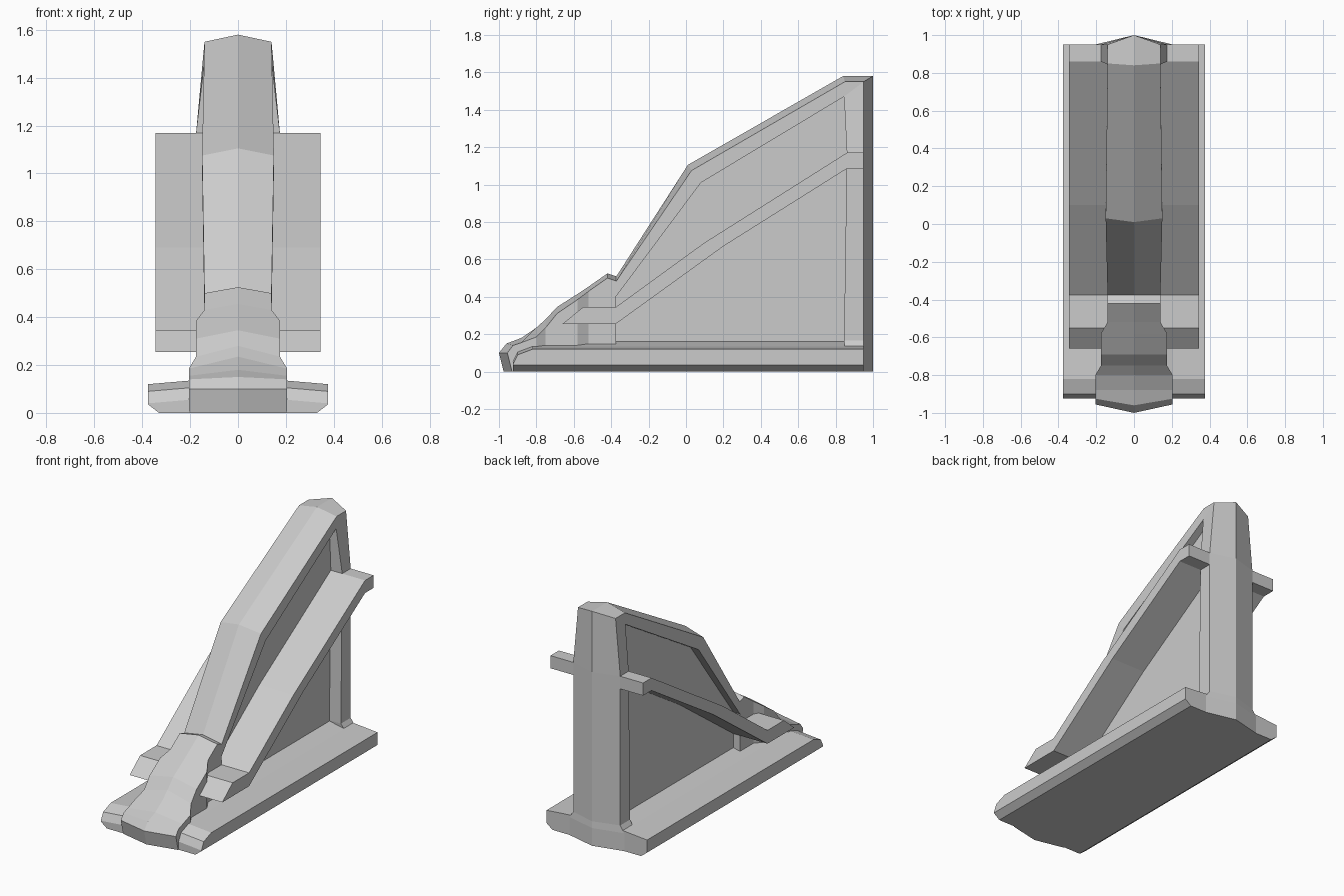
import bpy, bmesh

if "Cube" in bpy.data.objects:
    bpy.data.objects.remove(bpy.data.objects["Cube"])


def make(name, rings, closed=False):
    """Skin a list of equal-length point rings into a solid with flat faces."""
    bm = bmesh.new()
    vs = [[bm.verts.new(p) for p in r] for r in rings]
    n = len(rings[0])
    for a, b in zip(vs, vs[1:]):
        for i in range(n):
            j = (i + 1) % n
            bm.faces.new((a[i], a[j], b[j], b[i]))
    bm.faces.new(vs[0])
    bm.faces.new(vs[-1][::-1])
    bmesh.ops.remove_doubles(bm, verts=bm.verts, dist=0.0005)
    bmesh.ops.recalc_face_normals(bm, faces=bm.faces)
    me = bpy.data.meshes.new(name)
    bm.to_mesh(me)
    bm.free()
    ob = bpy.data.objects.new(name, me)
    bpy.context.collection.objects.link(ob)
    return ob


def section(ridge, edge, inner, w):
    """Five-sided section: central ridge, two outer edges, two inner edges."""
    return [(-w, *inner), (-w, *edge), (0, *ridge), (w, *edge), (w, *inner)]


def slab(name, profile, w):
    """Side profile (y, z) extruded symmetrically across x."""
    return make(name, [[(x, *p) for p in profile] for x in (-w, w)])


# Rear column, with a flared foot and tapered top
make("rear_column", [
    section((1, z), (0.95, z), (yi, zi), w) for z, yi, zi, w in (
        (0, 0.85, 0, 0.205), (0.12, 0.85, 0.12, 0.205),
        (0.165, 0.845, 0.165, 0.175), (1.17, 0.86, 1.17, 0.175))
] + [section((1, 1.58), (0.95, 1.55), (0.845, 1.47), 0.14)])

# Sloping bent arch
make("sloped_arch", [
    section((1, 1.58), (0.95, 1.55), (0.845, 1.47), 0.14),
    section((0.84, 1.58), (0.85, 1.55), (0.845, 1.47), 0.14),
    section((0.01, 1.105), (0.03, 1.075), (0.08, 1.01), 0.15),
    section((-0.375, 0.505), (-0.375, 0.48), (-0.375, 0.4), 0.14)])

# Front foot: stepped solid block
foot = [(-0.375, 0.51, 0.485, 0.14), (-0.42, 0.525, 0.5, 0.14),
        (-0.52, 0.455, 0.43, 0.14), (-0.58, 0.415, 0.385, 0.175),
        (-0.69, 0.345, 0.31, 0.175), (-0.75, 0.28, 0.235, 0.175),
        (-0.80, 0.235, 0.185, 0.205), (-0.88, 0.18, 0.155, 0.205)]
make("front_foot", [section((y, zr), (y, ze), (y, 0), w) for y, zr, ze, w in foot] + [
    section((-0.96, 0.15), (-0.925, 0.14), (-0.90, 0), 0.205),
    section((-1.0, 0.1), (-0.955, 0.1), (-0.92, 0), 0.205),
    section((-0.975, 0.0), (-0.93, 0.0), (-0.93, 0), 0.205)])

# Thin web filling the frame
slab("web_panel", [(0.9, 0.05), (0.9, 1.5), (0.84, 1.5), (0.06, 1.04),
                   (-0.385, 0.43), (-0.385, 0.05)], 0.09)

# Side rails running through the web
slab("side_rails", [(-0.66, 0.255), (-0.55, 0.345), (-0.375, 0.345), (0.1, 0.69),
                    (0.86, 1.17), (0.95, 1.17), (0.95, 1.085), (0.86, 1.085),
                    (0.2, 0.67), (-0.375, 0.255)], 0.345)


# Base plate with chamfered underside and rounded front lip
def base_ring(y, drop):
    half = [(0.33, 0), (0.375, 0.035), (0.375, 0.12 - drop),
            (0.2, 0.135 - drop), (0.09, 0.16 - drop)]
    return [(x, y, z) for x, z in half] + [(-x, y, z) for x, z in half[::-1]]


make("base_plate", [base_ring(y, d) for y, d in (
    (0.95, 0), (-0.82, 0), (-0.9, 0.03), (-0.925, 0.08))])
